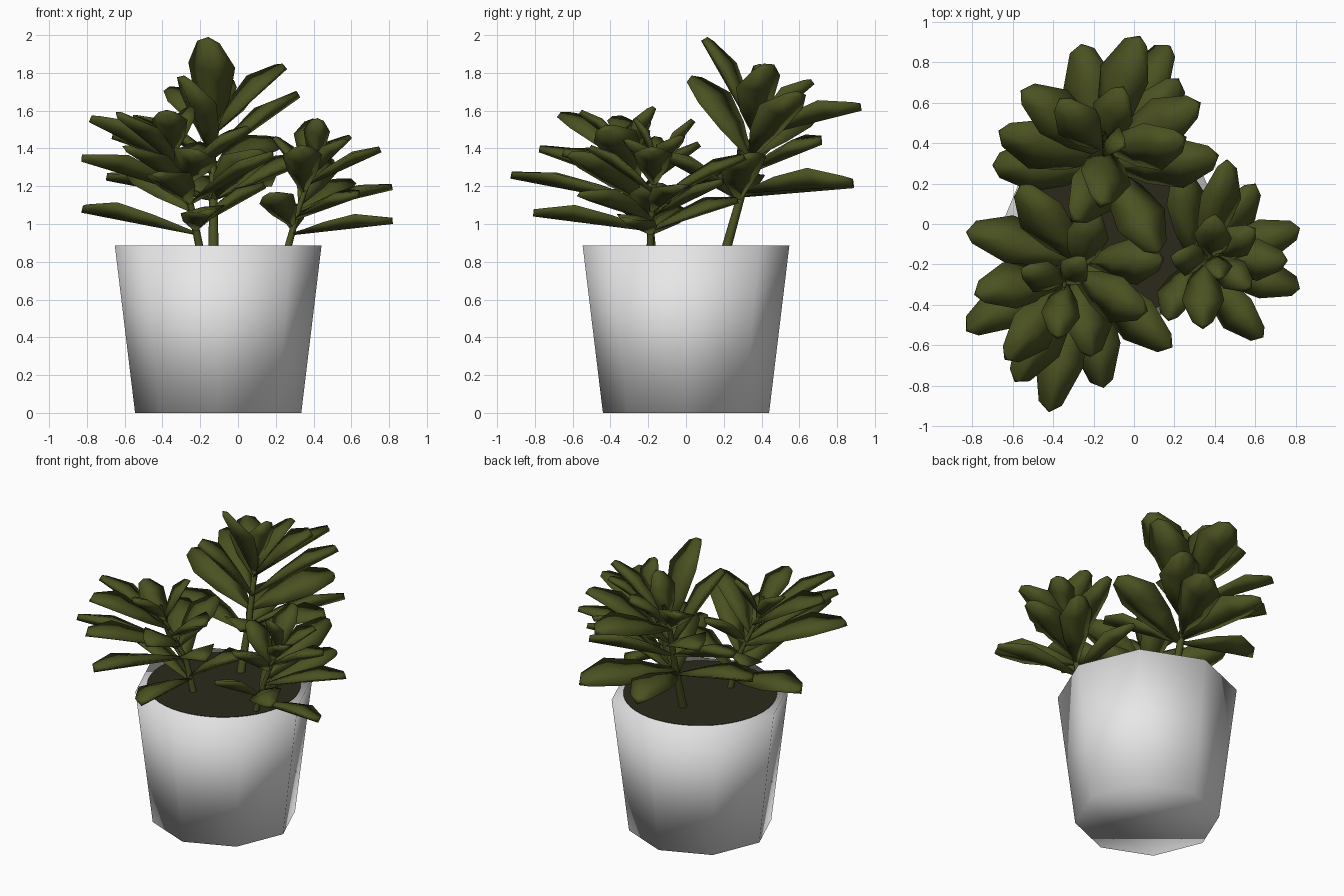
import bpy, bmesh, random
from mathutils import Vector, Matrix

random.seed(4)


def material(name, rgb):
    m = bpy.data.materials.new(name)
    m.diffuse_color = (*rgb, 1)
    return m


WHITE = material("pot_white", (0.8, 0.8, 0.8))
SOIL = material("soil_brown", (0.025, 0.023, 0.011))
GREEN = material("leaf_green", (0.070, 0.083, 0.015))


def finish(bm, name, mat):
    bmesh.ops.recalc_face_normals(bm, faces=bm.faces)
    me = bpy.data.meshes.new(name)
    bm.to_mesh(me)
    bm.free()
    me.materials.append(mat)
    ob = bpy.data.objects.new(name, me)
    bpy.context.collection.objects.link(ob)
    return ob


# pot and soil share a centre
CX, TOP = -0.105, 0.885


def drum(name, sides, r1, r2, z0, z1, mat, smooth):
    bm = bmesh.new()
    bmesh.ops.create_cone(bm, cap_ends=True, segments=sides, radius1=r1, radius2=r2,
                          depth=z1 - z0, matrix=Matrix.Translation((CX, 0, (z0 + z1) / 2)))
    for f in bm.faces:
        f.smooth = smooth
    finish(bm, name, mat)


drum("pot", 8, 0.44, 0.547, 0, TOP, WHITE, True)
drum("soil", 48, 0.468, 0.468, TOP - 0.02, TOP + 0.002, SOIL, False)


# stem: tapered tube through a few points
def stem(name, pts, radius):
    bm = bmesh.new()
    rings = []
    for i, p in enumerate(pts):
        r = radius * (1 - 0.6 * i / (len(pts) - 1))
        rings.append(bmesh.ops.create_circle(bm, segments=8, radius=r,
                                             matrix=Matrix.Translation(p))["verts"])
    for a, b in zip(rings, rings[1:]):
        for i in range(8):
            j = (i + 1) % 8
            bm.faces.new((a[i], a[j], b[j], b[i])).smooth = True
    finish(bm, name, GREEN)


def on_stem(pts, z):
    for a, b in zip(pts, pts[1:]):
        if z <= b[2]:
            break
    t = min(1, (z - a[2]) / (b[2] - a[2]))
    return Vector(a).lerp(Vector(b), t)


# fleshy leaf, per row: position along, half width, edge height, ridge height
ROWS = [(0, 0.10, 0.06, 0.12), (0.36, 0.74, 0.36, 0.48),
        (0.68, 1.0, 0.54, 0.64), (0.95, 0.48, 0.30, 0.32)]


def leaf(bm, base, tip, half, twist):
    d = tip - base
    side = d.cross(Vector((0, 0, 1))).normalized()
    side.rotate(Matrix.Rotation(twist, 3, d.normalized()))
    up = side.cross(d).normalized()
    rings = []
    for t, w, edge, ridge in ROWS:
        p = base + d * t
        keel = tip if t > 0.9 else p
        e = p + up * half * edge
        ring = (keel, e + side * half * w, keel + up * half * ridge, e - side * half * w)
        rings.append([bm.verts.new(q) for q in ring])
    faces = [bm.faces.new(rings[0]), bm.faces.new(rings[-1])]
    for a, b in zip(rings, rings[1:]):
        for i in range(4):
            j = (i + 1) % 4
            faces.append(bm.faces.new((a[i], a[j], b[j], b[i])))
    for f in faces:
        f.smooth = True


def plant(name, pts, radius, half, tips):
    stem(name + "_stem", pts, radius)
    bm = bmesh.new()
    for x, y, z, zb in tips:
        base, tip = on_stem(pts, zb), Vector((x, y, z))
        leaf(bm, base, tip, min(half, 0.27 * (tip - base).length), random.uniform(-0.4, 0.4))
    finish(bm, name + "_leaves", GREEN)


# each leaf: tip x, y, z and height of its base on the stem
plant("back_plant", [(-0.13, 0.21, 0.86), (-0.13, 0.3, 1.18), (-0.14, 0.38, 1.5), (-0.15, 0.45, 1.66)],
      0.027, 0.13, [
    (-0.17, 0.08, 1.97, 1.46), (-0.31, 0.01, 1.76, 1.34),
    (-0.26, 0.89, 1.19, 1.14), (0.03, 0.93, 1.60, 1.46),
    (0.18, 0.88, 1.20, 1.16), (0.33, 0.60, 1.67, 1.34),
    (0.26, 0.43, 1.82, 1.46), (0.42, 0.34, 1.34, 1.12),
    (-0.56, 0.66, 1.54, 1.34), (-0.67, 0.46, 1.45, 1.26),
    (-0.70, 0.29, 1.23, 1.12), (0.12, -0.15, 1.36, 1.12),
    (-0.05, 0.68, 1.74, 1.48), (-0.04, 0.38, 1.84, 1.54),
    (-0.37, 0.62, 1.70, 1.46), (0.22, 0.72, 1.42, 1.26)])

plant("left_plant", [(-0.20, -0.18, 0.86), (-0.25, -0.20, 1.1), (-0.34, -0.29, 1.36), (-0.35, -0.32, 1.48)],
      0.022, 0.122, [
    (-0.83, -0.04, 1.06, 0.94), (-0.79, -0.35, 1.54, 1.30),
    (-0.83, -0.53, 1.33, 1.16), (-0.64, -0.67, 1.56, 1.30),
    (-0.59, -0.78, 1.38, 1.18), (-0.42, -0.93, 1.24, 1.10),
    (-0.15, -0.81, 1.04, 0.96), (0.19, -0.61, 1.35, 1.10),
    (0.07, -0.43, 1.49, 1.24), (-0.56, 0.20, 1.25, 1.06),
    (-0.20, 0.08, 1.41, 1.18), (0.15, -0.17, 1.19, 0.98),
    (-0.38, -0.57, 1.58, 1.36), (-0.56, -0.22, 1.55, 1.34),
    (-0.24, -0.16, 1.61, 1.36), (-0.22, -0.66, 1.36, 1.20)])

plant("right_plant", [(0.26, -0.19, 0.86), (0.32, -0.18, 1.08), (0.40, -0.16, 1.30), (0.43, -0.15, 1.42)],
      0.020, 0.105, [
    (0.46, 0.32, 1.34, 1.10), (0.60, 0.20, 1.21, 1.02),
    (0.82, -0.02, 1.18, 1.06), (0.82, -0.32, 1.00, 0.94),
    (0.64, -0.56, 1.14, 1.02), (0.34, -0.52, 1.39, 1.16),
    (0.17, -0.48, 1.14, 0.98), (0.22, 0.28, 1.11, 0.96),
    (0.76, -0.18, 1.38, 1.20), (0.40, 0.05, 1.54, 1.26),
    (0.60, -0.02, 1.45, 1.26), (0.58, -0.32, 1.43, 1.24),
    (0.18, -0.16, 1.45, 1.20), (0.42, -0.28, 1.55, 1.32)])
